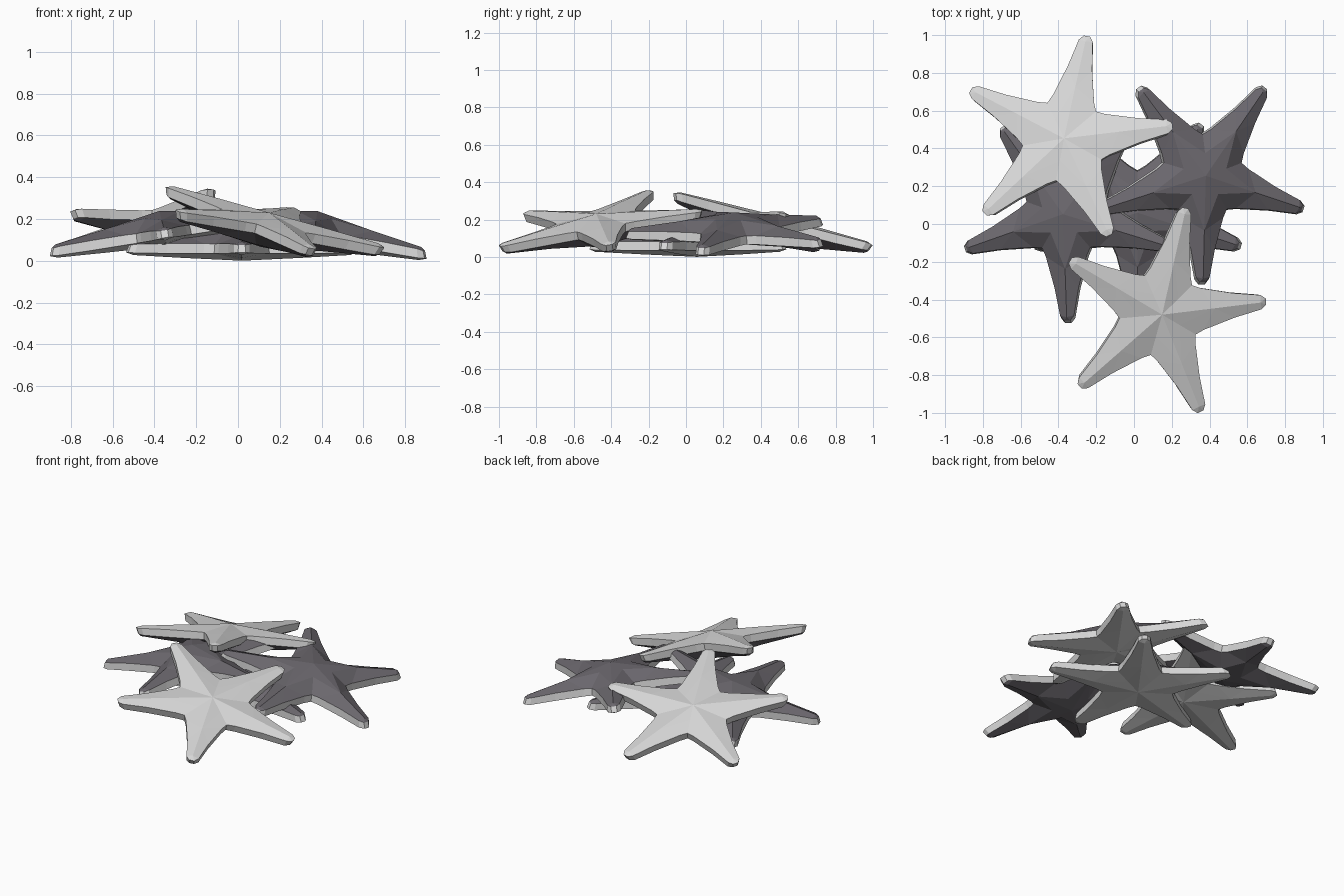
import bpy, bmesh, math
from mathutils import Vector, Matrix

if "Cube" in bpy.data.objects:
    bpy.data.objects.remove(bpy.data.objects["Cube"])

def mat(name, col):
    m = bpy.data.materials.new(name)
    m.diffuse_color = (*col, 1)
    m.use_nodes = True
    m.node_tree.nodes["Principled BSDF"].inputs["Base Color"].default_value = m.diffuse_color
    return m

PALE = mat("pale_grey", (0.68, 0.68, 0.68))
DARK = mat("dark_grey", (0.145, 0.135, 0.152))

# One half arm: name -> (along, across, height of pale side, height of dark side)
def pol(r, deg):
    return r * math.cos(math.radians(deg)), r * math.sin(math.radians(deg))

PTS = {
    "C": (0, 0, 0.055, -0.115),            # centre
    "Q": (*pol(0.12, 36), 0.036, -0.092),  # dome shoulder
    "N": (*pol(0.225, 36), 0.020, -0.025), # notch
    "M": (0.29, 0, 0.042, -0.070),         # arm ridge
    "P": (*pol(0.255, 26), 0.020, -0.027),
    "S": (0.40, 0.066, 0.020, -0.027),     # arm side
    "T": (0.545, 0, 0.028, -0.036),        # ridge end
    "U": (0.55, 0.038, 0.018, -0.024),
    "V": (0.577, 0.017, 0.015, -0.020),    # tip
}
FACES = ["CQM", "QNPM", "MPS", "MSUT", "TUV"]
RIM = ["NP", "PS", "SU", "UV"]

def star_mesh():
    bm = bmesh.new()
    cache = {}

    def vert(key, side, arm, s):
        x, y, zt, zb = PTS[key]
        k = 1.0 if side == 0 or key not in "NPSUV" else 0.975
        a = math.radians(72 * arm)
        y *= s
        p = Vector((k * (x * math.cos(a) - y * math.sin(a)),
                    k * (x * math.sin(a) + y * math.cos(a)),
                    zb if side else zt))
        h = tuple(round(c, 4) + 0.0 for c in p)
        for old, v in cache.items():
            if max(abs(old[i] - h[i]) for i in range(3)) < 0.001:
                return v
        cache[h] = bm.verts.new(p)
        return cache[h]

    for arm in range(5):
        for side in (0, 1):
            for s in (-1, 1):
                for f in FACES:
                    bm.faces.new([vert(k, side, arm, s) for k in f]).material_index = side
            bm.faces.new([vert("T", side, arm, 1), vert("V", side, arm, 1),
                          vert("V", side, arm, -1)]).material_index = side
        # pale rim joining the two sides
        for s in (-1, 1):
            for a, b in RIM:
                bm.faces.new([vert(a, 0, arm, s), vert(b, 0, arm, s),
                              vert(b, 1, arm, s), vert(a, 1, arm, s)])
        bm.faces.new([vert("V", 0, arm, 1), vert("V", 0, arm, -1),
                      vert("V", 1, arm, -1), vert("V", 1, arm, 1)])
    bmesh.ops.recalc_face_normals(bm, faces=bm.faces)
    me = bpy.data.meshes.new("starfish")
    bm.to_mesh(me)
    bm.free()
    me.materials.append(PALE)
    me.materials.append(DARK)
    return me

MESH = star_mesh()

def star(name, centre, slope, angle, flip):
    n = Vector((-slope[0], -slope[1], 1)).normalized()
    a = math.radians(angle)
    d = Vector((math.cos(a), math.sin(a), 0))
    d.z = d.x * slope[0] + d.y * slope[1]
    u = d.normalized()
    if flip:
        n = -n
    v = n.cross(u)
    m = Matrix((u, v, n)).transposed().to_4x4()
    m.translation = centre
    o = bpy.data.objects.new(name, MESH)
    o.matrix_world = m
    bpy.context.collection.objects.link(o)

# Pile of five: bottom, two leaning dark side up, two leaning pale side up
star("bottom_star", (0.018, 0.06, 0.056), (0, 0), 54, True)
star("right_dark_star", (0.36, 0.256, 0.125), (-0.18, 0.01), -90, True)
star("left_dark_star", (-0.358, 0.052, 0.125), (0.16, 0.0), 199, True)
star("back_pale_star", (-0.365, 0.44, 0.175), (0.11, -0.25), 78, False)
star("front_pale_star", (0.136, -0.472, 0.178), (-0.246, 0.155), 6.5, False)
